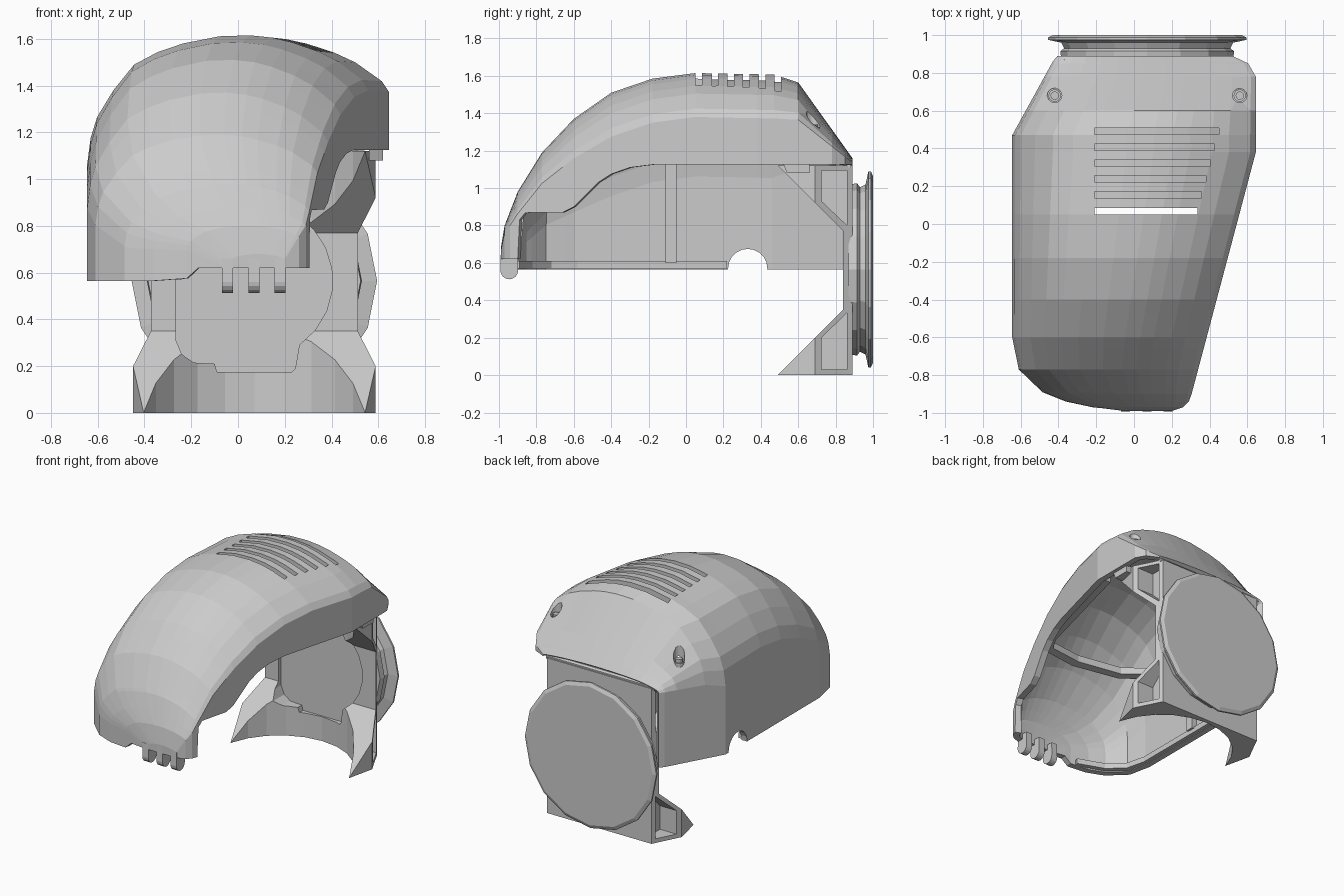
import bpy, bmesh, math

if "Cube" in bpy.data.objects:
    bpy.data.objects.remove(bpy.data.objects["Cube"])

CX, CZ = 0.07, 0.565          # centre of the rear coupling


def make(name, verts, faces, fix=True):
    me = bpy.data.meshes.new(name)
    me.from_pydata(verts, [], faces)
    if fix:
        bm = bmesh.new()
        bm.from_mesh(me)
        bmesh.ops.recalc_face_normals(bm, faces=bm.faces)
        bm.to_mesh(me)
        bm.free()
    ob = bpy.data.objects.new(name, me)
    bpy.context.collection.objects.link(ob)
    return ob


def prism(name, pts, axis, a, b):
    put = {'x': lambda p, t: (t, p[0], p[1]),
           'y': lambda p, t: (p[0], t, p[1]),
           'z': lambda p, t: (p[0], p[1], t)}[axis]
    n = len(pts)
    verts = [put(p, t) for t in (a, b) for p in pts]
    faces = [(i, (i + 1) % n, n + (i + 1) % n, n + i) for i in range(n)]
    return make(name, verts, faces + [tuple(range(n)), tuple(range(n, 2 * n))])


def arc(cx, cy, r, n, a0=0, a1=360):
    full = abs(a1 - a0) == 360
    return [(cx + r * math.cos(math.radians(a0 + (a1 - a0) * i / (n if full else n - 1))),
             cy + r * math.sin(math.radians(a0 + (a1 - a0) * i / (n if full else n - 1))))
            for i in range(n)]


def apply_mod(ob, mod):
    bpy.context.view_layer.objects.active = ob
    bpy.ops.object.modifier_apply(modifier=mod.name)


def cut(ob, tool):
    m = ob.modifiers.new("cut", 'BOOLEAN')
    m.operation, m.solver, m.object = 'DIFFERENCE', 'EXACT', tool
    apply_mod(ob, m)
    bpy.data.objects.remove(tool)


def lerp(curve, y):
    if y <= curve[0][0]:
        return curve[0][1]
    for (y0, v0), (y1, v1) in zip(curve, curve[1:]):
        if y <= y1:
            return v0 + (v1 - v0) * (y - y0) / (y1 - y0)
    return curve[-1][1]


# Shell outlines along y: left wall, right wall, crown, lower edges, corner roundness
LEFT = [(-.99, -.05), (-.975, -.17), (-.97, -.22), (-.94, -.36), (-.89, -.485), (-.77, -.61),
        (-.6, -.645), (.47, -.645), (.86, -.43), (.89, -.405)]
RIGHT = [(-.99, .2), (-.97, .26), (-.94, .29), (-.9, .305), (.38, .645), (.78, .645),
         (.85, .605), (.89, .52)]
TOP = [(-.99, .68), (-.97, .8), (-.9, .98), (-.77, 1.19), (-.6, 1.37), (-.4, 1.51),
       (-.18, 1.585), (.05, 1.615), (.47, 1.607), (.6, 1.565), (.89, 1.16)]
LOW_L = [(-.975, .62), (-.97, .575), (-.94, .565)]
LOW_R = [(-.9, .62), (-.89, .83), (-.86, .868), (-.66, .87), (-.6, .9), (-.47, 1.03),
         (-.4, 1.075), (-.3, 1.11), (-.18, 1.125)]
ROUND = [(-.99, .1), (-.9, .5), (-.77, .7), (-.6, .9), (-.4, 1), (.47, 1), (.6, .85), (.89, .1)]
ARCH = [(0, .55), (.012, .44), (.035, .35), (.093, .235), (.167, .125), (.25, .072), (.34, .035),
        (.47, .004), (.58, 0), (.66, .01), (.73, .03), (.82, .068), (.89, .11), (.977, .19),
        (1, .235)]


def section(y):
    l, r, t, s = (lerp(c, y) for c in (LEFT, RIGHT, TOP, ROUND))
    arch = [(l + (r - l) * f, y, t - d * s) for f, d in ARCH]
    return [(l, y, lerp(LOW_L, y))] + arch + [(r, y, lerp(LOW_R, y))]


# Domed shell, lofted front to back and thickened inwards
stations = sorted({p[0] for c in (LEFT, RIGHT, TOP, LOW_R, ROUND) for p in c})
rows = [section(y) for y in stations]
n = len(rows[0])
faces = [(i * n + j, i * n + j + 1, (i + 1) * n + j + 1, (i + 1) * n + j)
         for i in range(len(rows) - 1) for j in range(n - 1)]
shell = make("shell", sum(rows, []), faces + [tuple(reversed(range(n)))], fix=False)
mod = shell.modifiers.new("wall", 'SOLIDIFY')
mod.thickness = .045
apply_mod(shell, mod)

# Cooling slots following the crown; the front one goes right through
for k, y in enumerate((.068, .155, .24, .323, .407, .49)):
    x0, x1 = -.21, .335 + .023 * k
    l, r = lerp(LEFT, y), lerp(RIGHT, y)
    floor = []
    for i in range(17):
        x = x0 + (x1 - x0) * i / 16
        z = lerp(TOP, y) - lerp(ARCH, (x - l) / (r - l)) * lerp(ROUND, y)
        floor.append((x, z - (.1 if k == 0 else .032)))
    cut(shell, prism("slot_cutter", floor + [(x1, 1.8), (x0, 1.8)], 'y', y - .017, y + .017))

# Round notch in the left lower edge
cut(shell, prism("notch_cutter", arc(.33, .57, .105, 20), 'x', -.8, -.5))

# Screw sockets on the rear slope
for x, z in ((-.42, 1.29), (.56, 1.35)):
    cut(shell, prism("socket_cutter", arc(x, .68, .038, 16), 'z', z - .3, z + .4))
    prism("screw", arc(x, .68, .022, 12), 'z', z - .1, z - .01)
    sleeve = prism("screw_sleeve", arc(x, .68, .04, 16), 'z', z - .1, z - .03)
    cut(sleeve, prism("sleeve_cutter", arc(x, .68, .03, 16), 'z', z - .06, z + .1))

# Upright rib and lower lip inside the left wall, ledge around the inside of the dome
prism("inner_rib", [(-.11, .6), (-.05, .6), (-.05, 1.19), (-.11, 1.19)], 'x', -.61, -.56)
prism("lower_lip", [(-.61, .22), (-.61, -.59), (-.575, -.74), (-.45, -.85), (-.25, -.92),
                    (-.24, -.89), (-.43, -.82), (-.54, -.72), (-.575, -.58), (-.575, .22)],
      'z', .57, .61)
prism("inner_ledge", [(.59, .38), (.37, -.48), (.28, -.62), (0, -.66), (-.36, -.59), (-.52, -.46),
                      (-.58, -.3), (-.58, .4), (-.52, .4), (-.52, -.28), (-.47, -.42),
                      (-.33, -.53), (0, -.59), (.25, -.56), (.31, -.46), (.53, .38)],
      'z', 1.15, 1.2)

# Hinge tabs at the front edge
for x in (-.045, .068, .18):
    pts = [(-.9, .66), (-.99, .66)] + arc(-.945, .56, .0475, 9, 180, 360)
    tab = prism("hinge_tab", pts, 'x', x - .024, x + .024)
    cut(tab, prism("pin_cutter", arc(-.945, .56, .012, 10), 'x', x - .1, x + .02))

# Small catch under the right edge, and the strip closing the rear of the dome
prism("catch", [(.52, 1.13), (.66, 1.13), (.66, 1.08), (.54, 1.08)], 'x', .56, .62)
prism("rear_strip", [(.8, 1.11), (.8, 1.14), (.87, 1.14), (.882, 1.13), (.882, 1.11)],
      'x', -.37, .5)

# Rear frame: side profile, hollowed by an upright cylinder
frame = prism("rear_frame", [(.49, 0), (.5, .01), (.84, .35), (.84, .77), (.49, 1.12),
                             (.89, 1.12), (.89, 0)], 'x', -.45, .59)
cut(frame, prism("hollow_cutter", arc(CX, .373, .487, 24), 'z', -.2, 1.3))
opening = arc(CX, CZ, .335, 11, -55, 105) + [(-.2, .86), (-.265, .78), (-.265, .31), (-.24, .25),
          (-.19, .215), (-.1, .21), (-.09, .175), (.23, .175), (.245, .19)]
cut(frame, prism("opening_cutter", opening, 'y', .7, 1.0))
for side in (1, -1):
    def mx(x):
        return CX + side * (x - CX)
    # Sides taper towards the front tips and towards the back; then the side pockets
    taper = [(.8, .3), (.5, .3), (.589, .69), (.515, .835), (.483, .9), (.483, 1), (.8, 1)]
    cut(frame, prism("taper_cutter", [(mx(x), y) for x, y in taper], 'z', -.1, 1.3))
    for pocket in ([(.725, .03), (.862, .03), (.862, .335), (.725, .2)],
                   [(.725, 1.095), (.862, 1.095), (.862, .8), (.725, .93)]):
        cut(frame, prism("pocket_cutter", pocket, 'x', mx(.44), mx(.7)))

# Round rear coupling, turned about the y axis
N = 16
turn = [(.87, .455), (.915, .46), (.93, .44), (.96, .455), (.975, .525), (.988, .525),
        (1.0, .5), (1.0, .47)]
verts = [(x, y, z) for y, r in turn for x, z in arc(CX, CZ, r, N)]
faces = [(i * N + j, i * N + (j + 1) % N, (i + 1) * N + (j + 1) % N, (i + 1) * N + j)
         for i in range(len(turn) - 1) for j in range(N)]
faces += [tuple(range(N)), tuple(range(len(verts) - N, len(verts)))]
make("rear_coupling", verts, faces)
